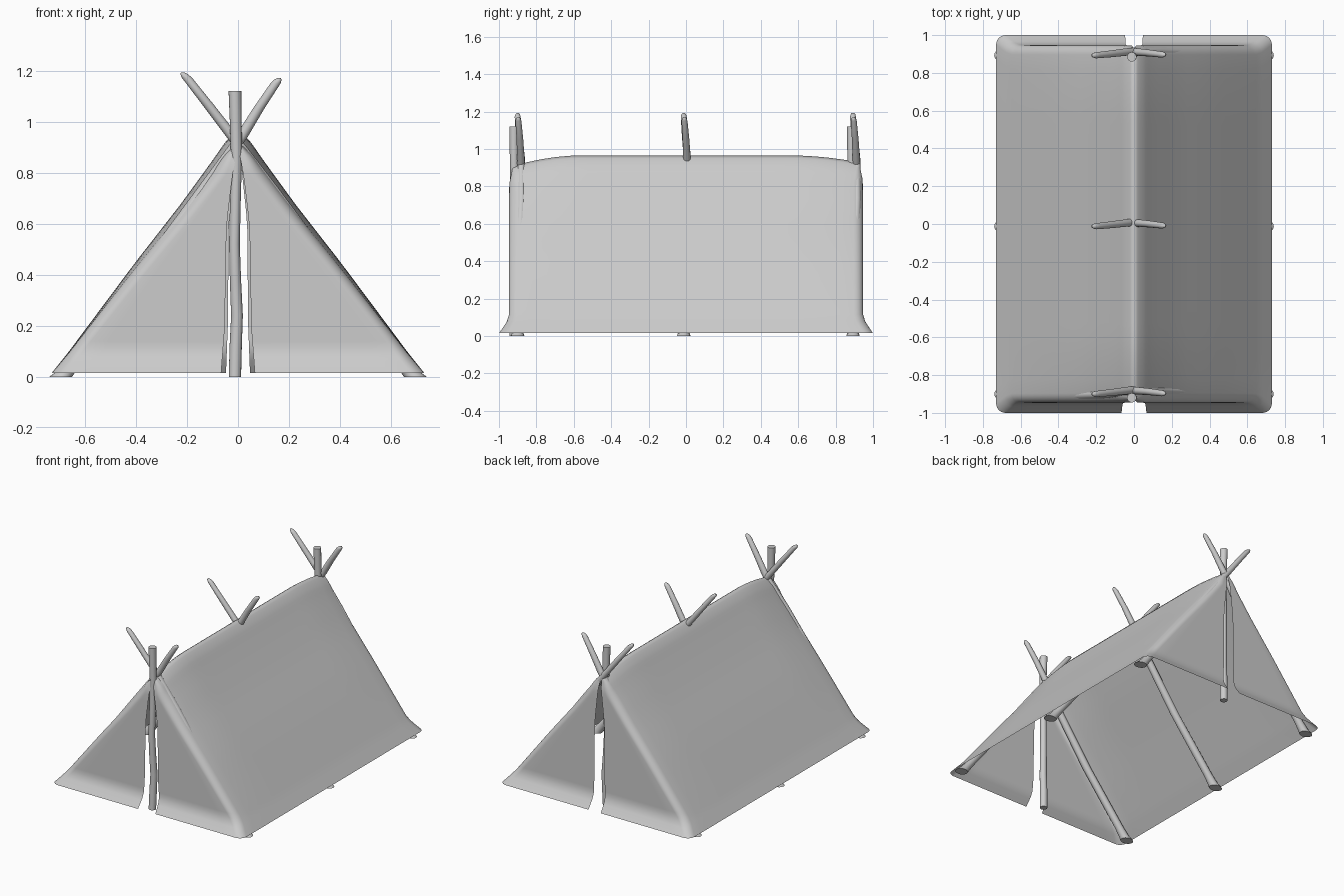
import bpy
import bmesh
from math import sin, cos, pi, radians

cube = bpy.data.objects.get("Cube")
if cube:
    bpy.data.objects.remove(cube, do_unlink=True)

grey = bpy.data.materials.new("light_grey")
grey.use_nodes = True
COLOUR = (0.6, 0.6, 0.6, 1)
grey.diffuse_color = COLOUR
grey.node_tree.nodes["Principled BSDF"].inputs["Base Color"].default_value = COLOUR


def lerp(table, t):
    """Piecewise linear lookup in a list of (key, value) pairs."""
    for (a, va), (b, vb) in zip(table, table[1:]):
        if t <= b:
            return va + (vb - va) * (t - a) / (b - a)
    return table[-1][1]


def finish(name, bm, angle):
    bmesh.ops.recalc_face_normals(bm, faces=bm.faces)
    mesh = bpy.data.meshes.new(name)
    bm.to_mesh(mesh)
    bm.free()
    mesh.materials.append(grey)
    obj = bpy.data.objects.new(name, mesh)
    bpy.context.collection.objects.link(obj)
    bpy.ops.object.select_all(action='DESELECT')
    obj.select_set(True)
    bpy.context.view_layer.objects.active = obj
    bpy.ops.object.shade_smooth_by_angle(angle=radians(angle))
    return obj


def loft(bm, rings, closed):
    rows = [[bm.verts.new(p) for p in ring] for ring in rings]
    n = len(rows[0])
    for low, high in zip(rows, rows[1:]):
        for i in range(n if closed else n - 1):
            j = (i + 1) % n
            bm.faces.new((low[i], low[j], high[j], high[i]))
    return rows


# Canvas: half shell swept up through rows, mirrored across the ridge
BASE = 0.015
WIDTH = [(0, .73), (.09, .662), (.45, .407), (.7, .222), (.88, .098),
         (.95, .052), (.985, .02), (1, 0)]
END = [(0, 1.0), (.035, .978), (.07, .958), (.11, .947), (.9, .945), (1, .925)]
FRONT_GAP = [(0, .066), (.2, .052), (.65, .045), (.87, .022), (1, 0)]
BACK_GAP = [(0, .047), (.2, .04), (.65, .036), (.87, .015), (1, 0)]
ROWS = [0, .018, .035, .053, .07, .09, .11, .14] + [.2 + .07 * i for i in range(10)] \
    + [.88, .91, .935, .955, .97, .985, 1]


def ridge(y):
    drop = max(0, min(abs(y), .945) - .58) / .365
    return .965 - (.062 if y < 0 else .04) * drop ** 1.8


def canvas_row(t):
    w, e = lerp(WIDTH, t), lerp(END, t)
    r = min(.05, w * .5)

    def end_wall(side, gap):
        pts = [(gap + (w - r - gap) * i / 7, side * e) for i in range(7)]
        for i in range(7):
            a = i / 6 * pi / 2
            pts.append((w - r + r * sin(a), side * (e - r + r * cos(a))))
        return pts
    front = end_wall(-1, lerp(FRONT_GAP, t))
    back = end_wall(1, lerp(BACK_GAP, t))
    side = [(w, (e - r) * (i / 12 - 1)) for i in range(1, 24)]
    return [(x, y, BASE + t * (ridge(y) - BASE)) for x, y in front + side + back[::-1]]


bm = bmesh.new()
loft(bm, [canvas_row(t) for t in ROWS], False)
bmesh.ops.remove_doubles(bm, verts=bm.verts, dist=.0004)
canvas = finish("tent_canvas", bm, 70)
mirror = canvas.modifiers.new("mirror", 'MIRROR')
mirror.merge_threshold = .001


# Poles: level rings along a path of (x, y, z, radius)
def pole(name, path, stretch):
    bm = bmesh.new()
    rings = [[(x + r * stretch * cos(k * pi / 8), y + r * sin(k * pi / 8), z)
              for k in range(16)] for x, y, z, r in path]
    rows = loft(bm, rings, True)
    bm.faces.new(rows[0])
    bm.faces.new(rows[-1])
    return finish(name, bm, 50)


# Crossed pole pairs at the front, middle and back
for place, y in (("front", -.9), ("middle", -.012), ("back", .893)):
    pole(place + "_pole_from_left", [
        (.695, y, 0, .036), (.675, y, .02, .03), (.635, y, .07, .026),
        (.365, y + .008, .42, .025), (.13, y + .02, .74, .023),
        (-.02, y + .02, .94, .02), (-.12, y + .008, 1.07, .018),
        (-.2, y, 1.172, .016), (-.211, y, 1.186, .012), (-.217, y, 1.193, .005)], 1.25)
    pole(place + "_pole_from_right", [
        (-.695, y, 0, .036), (-.675, y, .02, .03), (-.635, y, .07, .026),
        (-.365, y - .008, .42, .025), (-.13, y, .74, .023),
        (.01, y + .018, .935, .02), (.08, y + .012, 1.05, .018),
        (.147, y + .004, 1.15, .016), (.156, y + .003, 1.164, .012),
        (.161, y + .003, 1.171, .005)], 1.25)

# Upright poles standing in the end openings
for place, y in (("front", -.92), ("back", .885)):
    pole(place + "_upright_pole", [
        (-.012, y, 0, .024), (-.009, y + .004, .12, .024), (-.004, y + .006, .24, .023),
        (-.01, y, .38, .022), (-.014, y - .004, .52, .021), (-.01, y, .7, .021),
        (-.006, y + .002, .88, .022), (-.009, y, 1.0, .023), (-.012, y, 1.12, .025)], 1)
